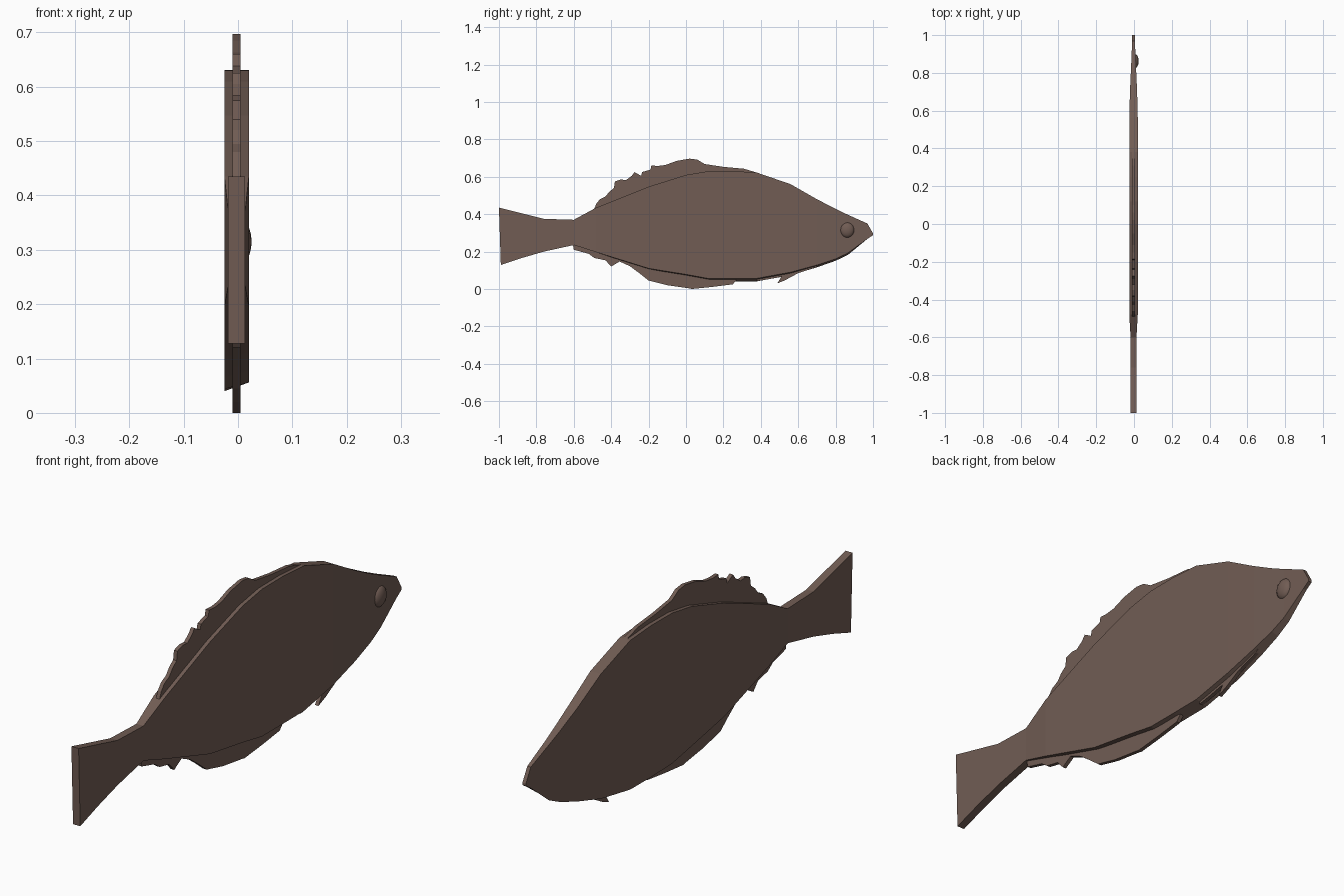
import bpy, bmesh, math

CX = -0.0025  # the body's mid-plane sits slightly left of the eye bulge

skin = bpy.data.materials.new("brown skin")
skin.diffuse_color = (0.165, 0.108, 0.088, 1)


def finish(name, bm):
    bmesh.ops.recalc_face_normals(bm, faces=bm.faces)
    mesh = bpy.data.meshes.new(name)
    bm.to_mesh(mesh)
    bm.free()
    mesh.materials.append(skin)
    ob = bpy.data.objects.new(name, mesh)
    bpy.context.collection.objects.link(ob)
    return ob


def plate(name, outline, half=0.0075):
    """Flat fin: side outline (y, z) extruded across x."""
    bm = bmesh.new()
    face = bm.faces.new([bm.verts.new((CX - half, y, z)) for y, z in outline])
    ext = bmesh.ops.extrude_face_region(bm, geom=[face])
    verts = [v for v in ext["geom"] if isinstance(v, bmesh.types.BMVert)]
    bmesh.ops.translate(bm, verts=verts, vec=(2 * half, 0, 0))
    return finish(name, bm)


# Body and tail: rectangular sections (y, top, bottom, half width, belly slant)
stations = [
    (-1.0, .435, .128, .0155, 0), (-.88, .405, .165, .0155, 0),
    (-.76, .375, .20, .0155, 0), (-.60, .37, .235, .0155, 0),
    (-.48, .435, .197, .0225, 0), (-.20, .547, .107, .0225, .003),
    (0, .61, .072, .0225, .006), (.12, .63, .05, .0225, .006),
    (.25, .631, .048, .0225, .008), (.38, .622, .049, .0225, .008),
    (.56, .56, .082, .0225, .008), (.70, .48, .122, .019, .006),
    (.80, .428, .156, .0145, .005), (.865, .397, .187, .0115, .005),
    (.97, .35, .268, .0075, 0), (1.0, .297, .288, .0075, 0)]
bm = bmesh.new()
rings = []
for y, top, bot, hw, slant in stations:
    yb = y + 0.01 if y == -1.0 else y  # tail edge leans a little
    rings.append([bm.verts.new(p) for p in (
        (CX - hw, y, top), (CX + hw, y, top),
        (CX + hw, yb, bot + slant), (CX - hw, yb, bot - slant))])
for a, b in zip(rings, rings[1:]):
    for i in range(4):
        j = (i + 1) % 4
        bm.faces.new((a[i], a[j], b[j], b[i]))
bm.faces.new(rings[0])
bm.faces.new(rings[-1])
finish("body", bm)

# Ragged dorsal fin, its base hidden in the back
plate("dorsal_fin", [
    (-.49, .43), (-.48, .455), (-.46, .48), (-.43, .495), (-.41, .52),
    (-.385, .54), (-.38, .575), (-.35, .585), (-.32, .583), (-.29, .605),
    (-.275, .625), (-.24, .605), (-.235, .625), (-.19, .638), (-.185, .66),
    (-.15, .658), (-.11, .663), (-.05, .685), (.02, .697), (.06, .692),
    (.10, .668), (.20, .653), (.31, .643), (.38, .622), (.25, .60),
    (.12, .60), (0, .58), (-.20, .517), (-.46, .41)])

# Belly fin with notch
plate("anal_fin", [
    (-.605, .24), (-.60, .21), (-.52, .188), (-.49, .166), (-.43, .153),
    (-.40, .12), (-.355, .147), (-.30, .122), (-.25, .085), (-.20, .045),
    (-.10, .02), (.02, .003), (.03, 0), (.14, .011), (.25, .025),
    (.27, .048), (.12, .085), (-.20, .14), (-.48, .23)])

# Small pelvic fin
plate("pelvic_fin", [
    (.38, .042), (.44, .052), (.51, .066), (.488, .03), (.53, .047),
    (.60, .085), (.70, .118), (.74, .15), (.56, .11), (.38, .08)])

# Eye: low dome on the right side only
bm = bmesh.new()
bmesh.ops.create_uvsphere(bm, u_segments=16, v_segments=10, radius=1)
bmesh.ops.scale(bm, verts=bm.verts, vec=(.021, .038, .041))
bmesh.ops.translate(bm, verts=bm.verts, vec=(.004, .862, .315))
# drop the hidden half so nothing pokes through the far side
bmesh.ops.delete(bm, geom=[v for v in bm.verts if v.co.x < .003], context='VERTS')
eye = finish("eye", bm)
for p in eye.data.polygons:
    p.use_smooth = True
